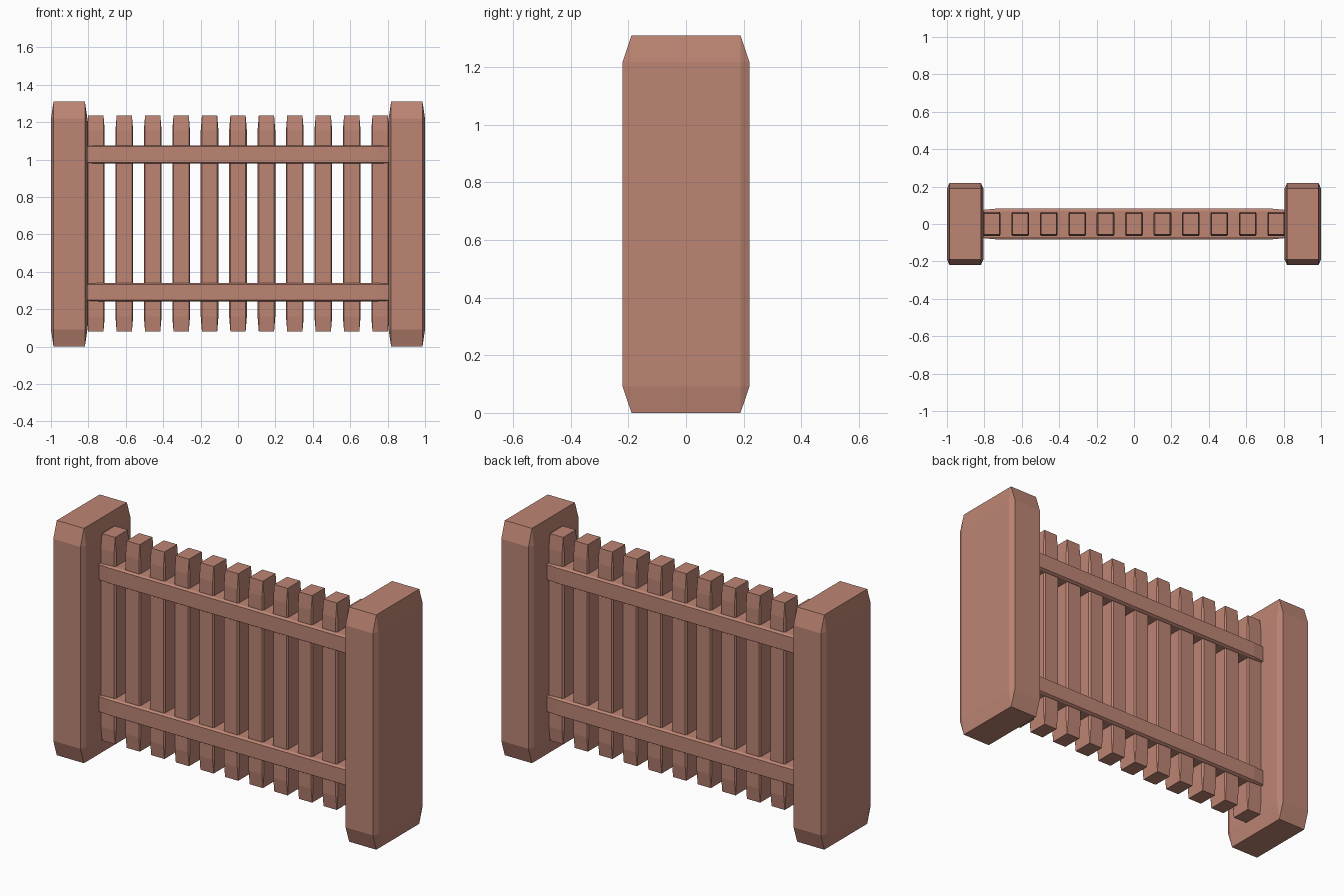
import bpy, bmesh
from mathutils import Matrix

if "Cube" in bpy.data.objects:
    bpy.data.objects.remove(bpy.data.objects["Cube"])

wood = bpy.data.materials.new("reddish_wood")
wood.use_nodes = True
colour = (0.51, 0.235, 0.175, 1)
wood.diffuse_color = colour
wood.node_tree.nodes["Principled BSDF"].inputs["Base Color"].default_value = colour


def chamfered_block(name, centre, size):
    """Unit cube with chamfered edges, then stretched so the chamfers stretch too."""
    bm = bmesh.new()
    bmesh.ops.create_cube(bm, size=1)
    bmesh.ops.bevel(bm, geom=bm.edges[:], offset=0.07, offset_type='OFFSET',
                    segments=1, profile=0.5, affect='EDGES')
    bmesh.ops.transform(bm, verts=bm.verts,
                        matrix=Matrix.Translation(centre) @ Matrix.Diagonal((*size, 1)))
    mesh = bpy.data.meshes.new(name)
    bm.to_mesh(mesh)
    bm.free()
    mesh.materials.append(wood)
    obj = bpy.data.objects.new(name, mesh)
    bpy.context.collection.objects.link(obj)
    return obj


# Heavy end posts
for side, x in (("right", -0.9025), ("left", 0.9025)):
    chamfered_block(side + "_post", (x, 0, 0.655), (0.195, 0.44, 1.31))

# Horizontal rails, let into the posts
for level, z in (("lower", 0.291), ("upper", 1.027)):
    chamfered_block(level + "_rail", (0, 0, z), (1.72, 0.164, 0.098))

# Row of pickets
for i in range(11):
    chamfered_block(f"picket_{i + 1}", ((i - 5) * 0.152, 0, 0.658), (0.095, 0.13, 1.155))
